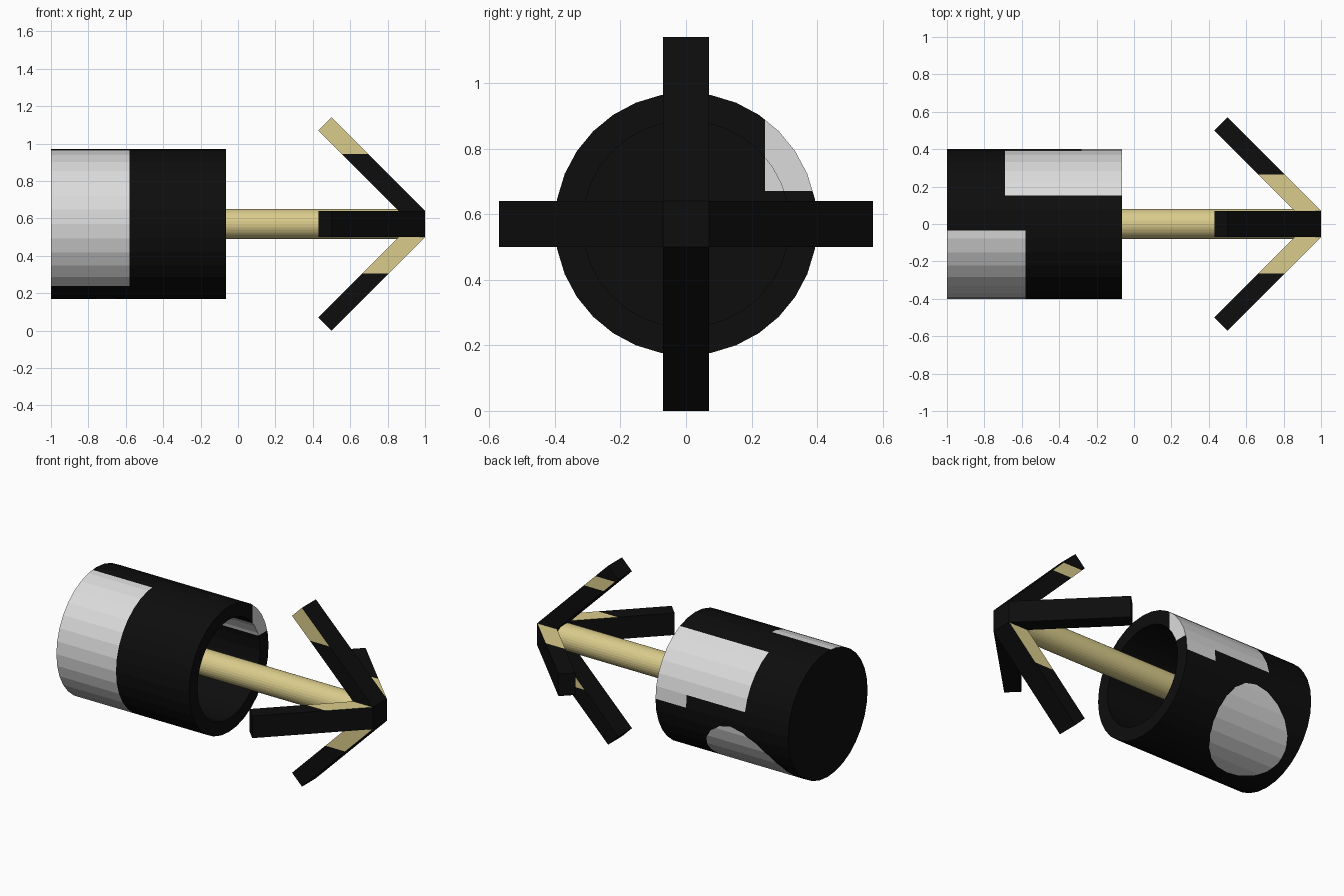
import bpy, bmesh, math
from mathutils import Vector

if "Cube" in bpy.data.objects:
    bpy.data.objects.remove(bpy.data.objects["Cube"])

CZ = 0.57          # height of the main axis, which runs along x
R, RI = 0.40, 0.315
MOUTH, BACK, FLOOR = -0.065, -1.0, -0.9
N = 32


def mat(name, col):
    m = bpy.data.materials.new(name)
    m.diffuse_color = (*col, 1)
    m.use_nodes = True
    m.node_tree.nodes["Principled BSDF"].inputs["Base Color"].default_value = m.diffuse_color
    return m


BLACK = mat("black", (0.004, 0.004, 0.004))
WHITE = mat("light_grey", (0.71, 0.71, 0.71))
TAN = mat("tan", (0.70, 0.60, 0.26))


def finish(bm, name, mats):
    bmesh.ops.recalc_face_normals(bm, faces=bm.faces)
    me = bpy.data.meshes.new(name)
    bm.to_mesh(me)
    bm.free()
    for m in mats:
        me.materials.append(m)
    ob = bpy.data.objects.new(name, me)
    bpy.context.collection.objects.link(ob)
    return ob


def lathe(bm, profile):
    """Rings of N points round the x axis, capped at both ends."""
    rings = [[bm.verts.new((x, r * math.cos(2 * math.pi * k / N),
                            CZ + r * math.sin(2 * math.pi * k / N)))
              for k in range(N)] for x, r in profile]
    for a, b in zip(rings, rings[1:]):
        for k in range(N):
            j = (k + 1) % N
            bm.faces.new((a[k], a[j], b[j], b[k]))
    bm.faces.new(rings[0])
    bm.faces.new(rings[-1])


def cut(bm, co, no, test=lambda f: True):
    """Slice the faces that pass the test."""
    fs = [f for f in bm.faces if test(f)]
    geom = list({v for f in fs for v in f.verts}) + list({e for f in fs for e in f.edges}) + fs
    bmesh.ops.bisect_plane(bm, geom=geom, plane_co=co, plane_no=no, dist=1e-5)


def radius(f):
    c = f.calc_center_median()
    return math.hypot(c.y, c.z - CZ)


def is_outer(f):
    f.normal_update()
    return abs(f.normal.x) < 0.5 and radius(f) > 0.37


# Cup: hollow, open toward +x
bm = bmesh.new()
lathe(bm, [(BACK, R), (MOUTH, R), (MOUTH, RI), (FLOOR, RI)])
for x in (-0.58, -0.69, -0.28):
    cut(bm, (x, 0, CZ), (1, 0, 0))
cut(bm, (0, -0.035, CZ), (0, 1, 0), is_outer)
cut(bm, (0, 0.24, CZ), (0, 1, 0), lambda f: not is_outer(f))
cut(bm, (0, 0, 0.67), (0, 0, 1), lambda f: not is_outer(f))

# Oval spot low on the back side of the cup
a0 = math.radians(-49)
out = Vector((0, math.cos(a0), math.sin(a0)))
tang = Vector((0, -math.sin(a0), math.cos(a0)))
centre = Vector((-0.65, 0, CZ))
M = 20
pts = []
for k in range(M):
    t = 2 * math.pi * k / M
    pts.append(centre + Vector((0.27 * math.cos(t) + 0.06 * math.sin(t), 0, 0))
               + tang * (0.273 * math.sin(t)))
planes = []
for p, q in zip(pts, pts[1:] + pts[:1]):
    n = (q - p).cross(out).normalized()
    if n.dot(centre - p) < 0:
        n = -n
    planes.append((p, n))


def near_spot(f):
    c = f.calc_center_median()
    return is_outer(f) and (c - centre).dot(out) > 0.2


for p, n in planes:
    cut(bm, p, n, near_spot)


def cup_white(f):
    c = f.calc_center_median()
    h = c.z - CZ
    if is_outer(f):
        front = c.x < -0.58 and c.y < -0.035 and h > -0.333
        back = c.y > 0.153 and ((c.x > -0.69 and h > 0.078) or (c.x > -0.28 and h > 0))
        spot = near_spot(f) and all((c - p).dot(n) > 0 for p, n in planes)
        return front or back or spot
    # corner of the rim, carried on into the hollow
    return c.y > 0.24 and c.z > 0.67 and (c.x > -0.69 or c.x > BACK + 0.05 and abs(f.normal.x) > 0.5)


for f in bm.faces:
    f.material_index = int(cup_white(f))
finish(bm, "cup", [BLACK, WHITE])

# Shaft
bm = bmesh.new()
lathe(bm, [(FLOOR, 0.08), (0.87, 0.08)])
finish(bm, "shaft", [TAN])

# Tip block
bm = bmesh.new()
bmesh.ops.create_cube(bm, size=0.14)
bmesh.ops.translate(bm, verts=bm.verts, vec=(0.93, 0, CZ))
finish(bm, "tip_block", [BLACK])


# Swept-back prongs; bands = (side, inner reach, outer reach) painted tan
def prong(name, angle, bands):
    a = math.radians(angle)
    d = Vector((0, math.cos(a), math.sin(a)))
    t = Vector((0, -math.sin(a), math.cos(a)))
    o = Vector((0, 0, CZ))
    prof = [(0.86, 0.07), (1.0, 0.07), (0.5, 0.57), (0.43, 0.5)]
    bm = bmesh.new()
    lo, hi = ([bm.verts.new(o + Vector((x, 0, 0)) + d * r + t * s) for x, r in prof]
              for s in (-0.07, 0.07))
    bm.faces.new(lo)
    bm.faces.new(hi)
    for k in range(4):
        j = (k + 1) % 4
        bm.faces.new((lo[k], lo[j], hi[j], hi[k]))
    for _, r0, r1 in bands:
        for r in (r0, r1):
            cut(bm, o + d * r, d)
    for f in bm.faces:
        c = f.calc_center_median() - o
        f.material_index = int(any(c.dot(t) * s > 0.069 and r0 < c.dot(d) < r1
                                   for s, r0, r1 in bands))
    finish(bm, name, [BLACK, TAN])


prong("upper_prong", 90, [(1, 0.375, 0.6), (-1, 0.40, 0.48)])
prong("lower_prong", -90, [(1, 0, 0.265), (-1, 0, 0.265)])
prong("back_prong", 0, [(1, 0, 0.265)])
prong("front_prong", 180, [(-1, 0, 0.265)])
